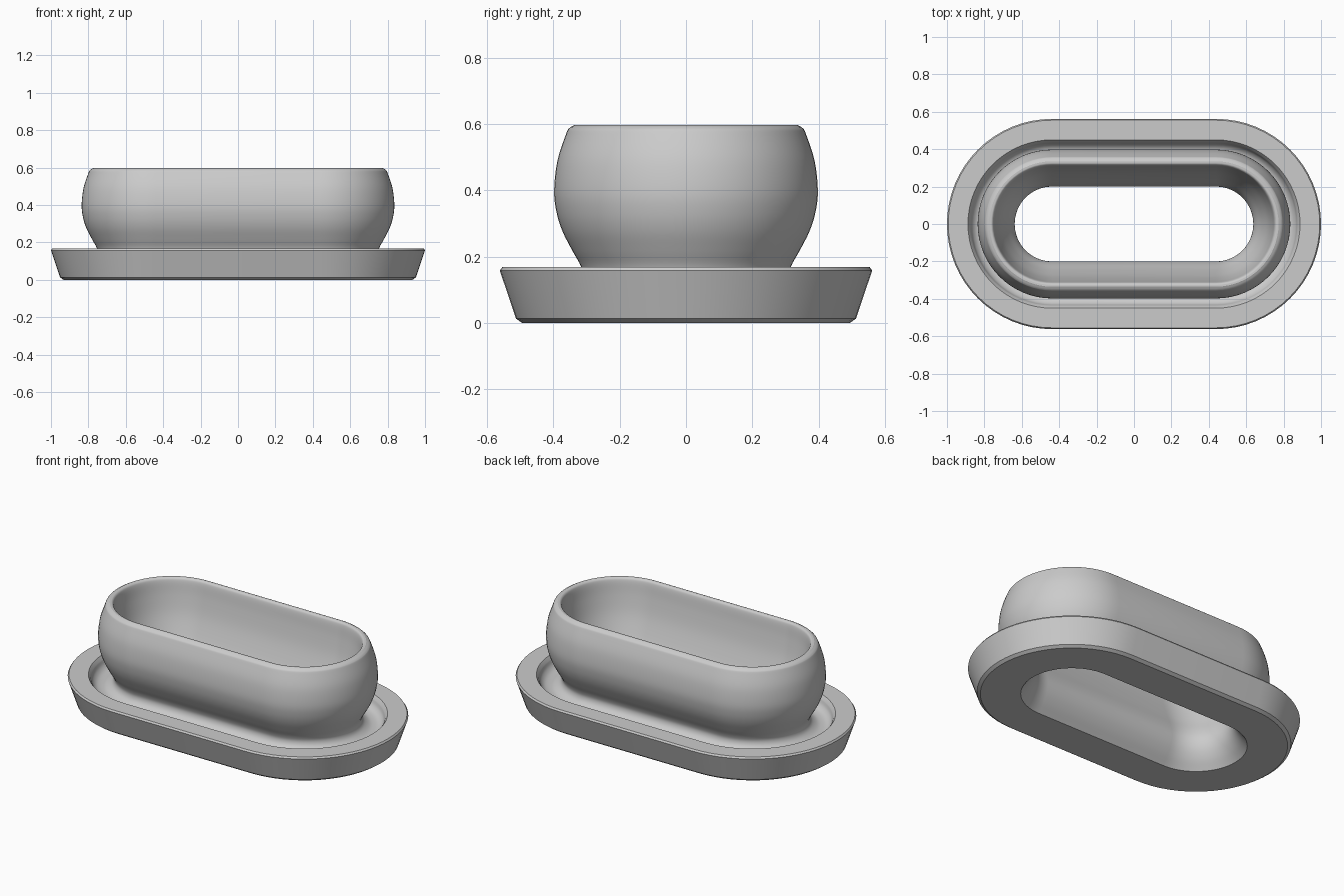
import bpy
import bmesh
import math
from mathutils import Vector

cube = bpy.data.objects.get("Cube")
if cube:
    bpy.data.objects.remove(cube, do_unlink=True)

HALF_STRAIGHT = 0.438  # half length of the straight sides
ARC_STEPS = 32         # segments in each rounded end
CURVE_STEPS = 5        # segments between curve points

stone = bpy.data.materials.new("plain grey")
stone.use_nodes = True
GREY = (0.6, 0.6, 0.6, 1.0)
stone.diffuse_color = GREY
stone.node_tree.nodes["Principled BSDF"].inputs["Base Color"].default_value = GREY


def smooth_chain(points):
    """Smooth curve through (radius, height) points."""
    p = [Vector(q) for q in points]
    p = [2 * p[0] - p[1]] + p + [2 * p[-1] - p[-2]]
    out = []
    for a, b, c, d in zip(p, p[1:], p[2:], p[3:]):
        for i in range(CURVE_STEPS):
            t = i / CURVE_STEPS
            out.append(0.5 * (2 * b + (c - a) * t
                              + (2 * a - 5 * b + 4 * c - d) * t ** 2
                              + (3 * b - a - 3 * c + d) * t ** 3))
    return out + [p[-2]]


def stadium_ring(radius, height):
    """Points of a rounded-end oval at one height."""
    ring = []
    for side in (1, -1):
        for i in range(ARC_STEPS + 1):
            a = math.pi * (i / ARC_STEPS - 0.5)
            ring.append((side * (HALF_STRAIGHT + radius * math.cos(a)),
                         side * radius * math.sin(a), height))
    return ring


def sweep(name, profile):
    """Carry a closed profile around the oval."""
    bm = bmesh.new()
    rings = [[bm.verts.new(co) for co in stadium_ring(r, z)] for r, z in profile]
    for lower, upper in zip(rings, rings[1:] + rings[:1]):
        n = len(lower)
        for i in range(n):
            j = (i + 1) % n
            bm.faces.new((lower[i], lower[j], upper[j], upper[i]))
    bmesh.ops.recalc_face_normals(bm, faces=bm.faces)
    mesh = bpy.data.meshes.new(name)
    bm.to_mesh(mesh)
    bm.free()
    mesh.materials.append(stone)
    obj = bpy.data.objects.new(name, mesh)
    bpy.context.collection.objects.link(obj)
    bpy.ops.object.select_all(action='DESELECT')
    obj.select_set(True)
    bpy.context.view_layer.objects.active = obj
    bpy.ops.object.shade_smooth_by_angle(angle=math.radians(30))
    return obj


# Tray: underside, flared side, bevelled flat rim and the step into the groove
tray = [(0.495, 0), (0.513, 0.013), (0.562, 0.158), (0.555, 0.168), (0.45, 0.168)]

# Groove floor, neck and rounded outside of the bowl
outside = smooth_chain([(0.437, 0.15), (0.425, 0.12), (0.4, 0.1), (0.36, 0.097),
                        (0.325, 0.117), (0.312, 0.145), (0.319, 0.175),
                        (0.343, 0.218), (0.373, 0.277), (0.391, 0.335),
                        (0.398, 0.4), (0.388, 0.49), (0.362, 0.57),
                        (0.352, 0.588), (0.335, 0.598)])

# Rounded lip and inside of the bowl: a waist, then a flare to the open bottom
inside = smooth_chain([(0.335, 0.598), (0.32, 0.595), (0.311, 0.575), (0.3, 0.5),
                       (0.279, 0.4), (0.245, 0.3), (0.212, 0.22), (0.2, 0.165),
                       (0.208, 0.11), (0.235, 0.055), (0.277, 0)])

sweep("oval_bowl_with_tray", tray + outside + inside[1:])
